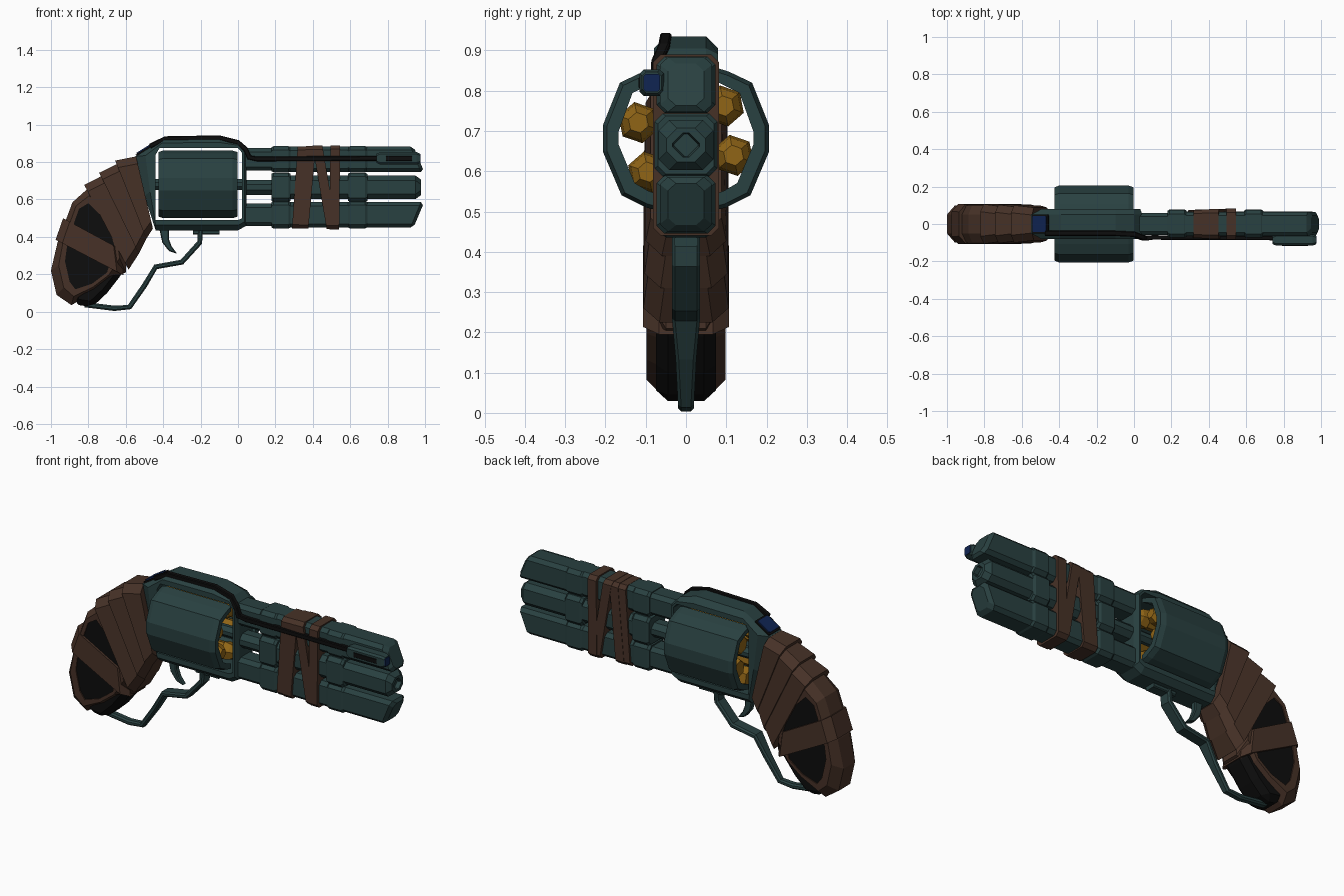
import bpy, bmesh, math
from mathutils import Vector as V

if "Cube" in bpy.data.objects:
    bpy.data.objects.remove(bpy.data.objects["Cube"])


def material(name, *rgb):
    m = bpy.data.materials.new(name)
    m.use_nodes = True
    m.diffuse_color = (*rgb, 1)
    m.node_tree.nodes["Principled BSDF"].inputs["Base Color"].default_value = (*rgb, 1)
    return m


GREEN = material("dark_green_metal", .022, .052, .052)
BROWN = material("brown_leather", .062, .031, .02)
BLACK = material("black_rubber", .004, .004, .004)
GOLD = material("brass", .28, .13, .008)
BLUE = material("blue_glass", .005, .018, .085)


def loft(name, rings, mat, closed=False, bevel=0):
    """Skin a list of equal rings; cap the ends unless closed."""
    bm = bmesh.new()
    rows = [[bm.verts.new(p) for p in r] for r in rings]
    n = len(rows[0])
    for a, b in zip(rows, rows[1:] + rows[:1] if closed else rows[1:]):
        for i in range(n):
            j = (i + 1) % n
            bm.faces.new((a[i], a[j], b[j], b[i]))
    if not closed:
        bm.faces.new(rows[0])
        bm.faces.new(rows[-1])
    bmesh.ops.recalc_face_normals(bm, faces=bm.faces)
    mesh = bpy.data.meshes.new(name)
    bm.to_mesh(mesh)
    bm.free()
    mesh.materials.append(mat)
    ob = bpy.data.objects.new(name, mesh)
    bpy.context.collection.objects.link(ob)
    if bevel:
        mod = ob.modifiers.new("edge_bevel", "BEVEL")
        mod.width, mod.segments = bevel, 1
    return ob


def ring8(c, a, b, k):
    """Chamfered rectangle around c with half axes a and b."""
    c, a, b = V(c), V(a), V(b)
    p, q = max(0, 1 - k / a.length), max(0, 1 - k / b.length)
    uv = [(1, q), (p, 1), (-p, 1), (-1, q), (-1, -q), (-p, -1), (p, -1), (1, -q)]
    return [c + a * u + b * v for u, v in uv]


def prism(name, pts, hw, mat, y=0, bevel=0):
    """Side profile extruded across the width."""
    return loft(name, [[(x, y + s * hw, z) for x, z in pts] for s in (-1, 1)], mat, bevel=bevel)


def hoop(name, outer, inner, ho, hi, t, mat):
    """Closed frame between two outlines, chamfered towards the outside."""
    rings = []
    for (ox, oz), (ix, iz) in zip(outer, inner):
        mx, mz = ox + (ix - ox) * t, oz + (iz - oz) * t
        half = [(ox, ho, oz), (mx, hi, mz), (ix, hi, iz)]
        rings.append(half + [(x, -y, z) for x, y, z in reversed(half)])
    return loft(name, rings, mat, closed=True)


def wrap(name, stations, mat, k=.04):
    """Band through stations of (back point, front point, half width)."""
    rings = []
    for (bx, bz), (fx, fz), hw in stations:
        rings.append(ring8(((bx + fx) / 2, 0, (bz + fz) / 2),
                           ((bx - fx) / 2, 0, (bz - fz) / 2), (0, hw, 0), k))
    return loft(name, rings, mat)


def sweep(name, pts, thick, mat, k=.008):
    """Strap along points of (x, y, z, half width)."""
    rings = []
    for i, (x, y, z, hw) in enumerate(pts):
        p, q = pts[max(i - 1, 0)], pts[min(i + 1, len(pts) - 1)]
        t = V((q[0] - p[0], 0, q[2] - p[2])).normalized()
        rings.append(ring8((x, y, z), V((-t.z, 0, t.x)) * thick, (0, hw, 0), k))
    return loft(name, rings, mat)


def bar(name, sections, z, mat, y=0, k=.02):
    """Bar along x through sections of (x, half width, half height, end slant)."""
    return loft(name, [ring8((x, y, z), (s, 0, h), (0, w, 0), k) for x, w, h, s in sections], mat)


# Frame around the cylinder window
hoop("frame",
     [(-.55, .83), (-.39, .93), (-.1, .935), (0, .905), (.045, .86), (.045, .46),
      (0, .435), (-.44, .435), (-.5, .62)],
     [(-.44, .84), (-.42, .875), (-.1, .875), (0, .875), (.022, .85), (.022, .5),
      (0, .49), (-.44, .49), (-.44, .66)], .05, .08, .5, GREEN)
bar("frame_under_plate", [(-.24, .03, .012, 0), (-.1, .03, .012, 0)], .425, GREEN, k=.005)

# Cylinder side shells
outer = [(.06, .862), (.107, .847), (.164, .82), (.206, .715), (.206, .648), (.16, .54), (.1, .51), (.06, .5)]
inner = [(.06, .53), (.1, .545), (.134, .565), (.176, .665), (.176, .7), (.14, .8), (.08, .83), (.06, .835)]
for side, s in (("left", 1), ("right", -1)):
    loft("cylinder_shell_" + side,
         [[(x, s * y * f, .68 + (z - .68) * f) for y, z in outer + inner]
          for x, f in ((-.425, .95), (-.4, 1), (-.03, 1), (-.002, .95))], GREEN)

# Cartridges and axle
for i in range(6):
    a = math.radians(41 + 60 * i)
    cy, cz = .125 * math.cos(a), .68 + .125 * math.sin(a)
    loft(f"cartridge_{i + 1}",
         [[(x, cy + r * math.cos(a + j * math.tau / 6), cz + r * math.sin(a + j * math.tau / 6))
           for j in range(6)]
          for x, r in ((-.41, .045), (-.4, .052), (-.37, .052), (-.36, .044), (-.1, .044),
                       (-.09, .052), (-.05, .045), (-.025, .026))], GOLD)
bar("cylinder_axle", [(-.45, .03, .03, 0), (.03, .03, .03, 0)], .68, GREEN)

# Three stacked barrels with recessed middle muzzle
for name, z, s in (("top_barrel", .815, -1), ("bottom_barrel", .518, 1)):
    bar(name, [(.03, .06, .06, 0), (.18, .06, .06, 0), (.2, .065, .068, 0),
               (.95, .065, .068, s * .028), (.967, .045, .052, s * .022)], z, GREEN)
bar("middle_barrel", [(.03, .05, .04, 0), (.18, .05, .04, 0), (.2, .068, .062, 0), (.95, .068, .062, 0),
                      (.978, .048, .042, 0), (.978, .034, .03, 0), (.955, .03, .028, 0)],
    .665, GREEN, k=.026)

# Barrel collars
for i, x in enumerate((.23, .64)):
    for name, z, h, w in (("top", .815, .07, .073), ("middle", .665, .078, .078), ("bottom", .518, .073, .073)):
        bar(f"{name}_collar_{i + 1}", [(x - .052, w - .008, h - .006, 0), (x - .04, w, h, 0),
                                       (x + .04, w, h, 0), (x + .052, w - .008, h - .006, 0)], z, GREEN)

# Leather straps around the barrels
for i, (top, low) in enumerate(((.345, .315), (.39, .35), (.425, .5), (.52, .515))):
    hw = .076 + .002 * i
    wrap(f"barrel_strap_{i + 1}", [((top + d, .884 + .002 * i), (low + d, .446 - .002 * i), hw)
                                   for d in (-.026, .026)], BROWN, .02)

# Sight light with cable
bar("light_housing", [(.74, .022, .024, 0), (.76, .03, .033, 0), (.955, .03, .033, 0),
                      (.972, .024, .026, 0)], .82, GREEN, y=-.085, k=.01)
bar("light_lens", [(.968, .02, .022, 0), (.976, .02, .022, 0)], .82, BLUE, y=-.085, k=.005)
bar("light_slot", [(.79, .004, .013, 0), (.93, .004, .013, 0)], .82, BLACK, y=-.114, k=.002)
sweep("cable", [(-.47, -.05, .885, .014), (-.39, -.05, .925, .014), (-.1, -.05, .93, .014),
                (0, -.055, .905, .014), (.04, -.072, .87, .014), (.06, -.075, .825, .014),
                (.1, -.072, .817, .012), (.75, -.075, .82, .012)], .013, BLACK, .004)

# Display plate on the rear slope of the frame
for name, size, lift, mat in (("display_border", .052, 0, BLACK), ("display_glass", .043, .006, BLUE)):
    t, n = V((.85, 0, .53)), V((-.53, 0, .85))
    base = V((-.5, 0, .862)) + n * lift
    loft(name, [ring8(base + n * d, t * size, (0, size, 0), .006) for d in (-.006, .006)], mat)

# Grip: black core, brown rim and overlapping wraps
prism("grip_core", [(-.58, .27), (-.9, .25), (-.88, .04), (-.78, .025), (-.7, .1), (-.63, .19)],
      .075, BLACK, bevel=.03)
rim_in = [(-.8, .58), (-.85, .55), (-.91, .38), (-.925, .27), (-.9, .16), (-.87, .12),
          (-.78, .15), (-.7, .21), (-.66, .35), (-.7, .48)]
hoop("grip_rim",
     [(-.79, .67), (-.885, .585), (-.965, .37), (-1, .22), (-.97, .09), (-.89, .035),
      (-.77, .11), (-.68, .18), (-.6, .21), (-.6, .4)], rim_in, .05, .098, .55, BROWN)
prism("grip_panel", rim_in, .092, BLACK)
stations = [((-.545, .83), (-.455, .445)), ((-.645, .79), (-.49, .39)),
            ((-.73, .725), (-.53, .31)), ((-.81, .66), (-.585, .225))]
for i, (a, b) in enumerate(zip(stations, stations[1:])):
    lift = V((-.012, .018))
    wrap(f"grip_wrap_{i + 1}", [(*a, .088 + .003 * i), (V(b[0]) + lift, b[1], .1 + .003 * i)], BROWN)
wrap("grip_diagonal_band", [((-.935, .5), (-.63, .335), .105), ((-.975, .385), (-.612, .195), .107)], BROWN)

# Trigger, guard and guard mount
prism("trigger", [(-.42, .44), (-.405, .37), (-.37, .325), (-.325, .31), (-.355, .35),
                  (-.37, .39), (-.37, .44)], .016, GREEN, bevel=.005)
sweep("trigger_guard", [(-.2, 0, .44, .035), (-.205, 0, .37, .035), (-.3, 0, .265, .035),
                        (-.44, 0, .24, .035), (-.5, 0, .14, .026), (-.58, 0, .025, .02),
                        (-.66, 0, .018, .02), (-.82, 0, .038, .02)], .014, GREEN)
